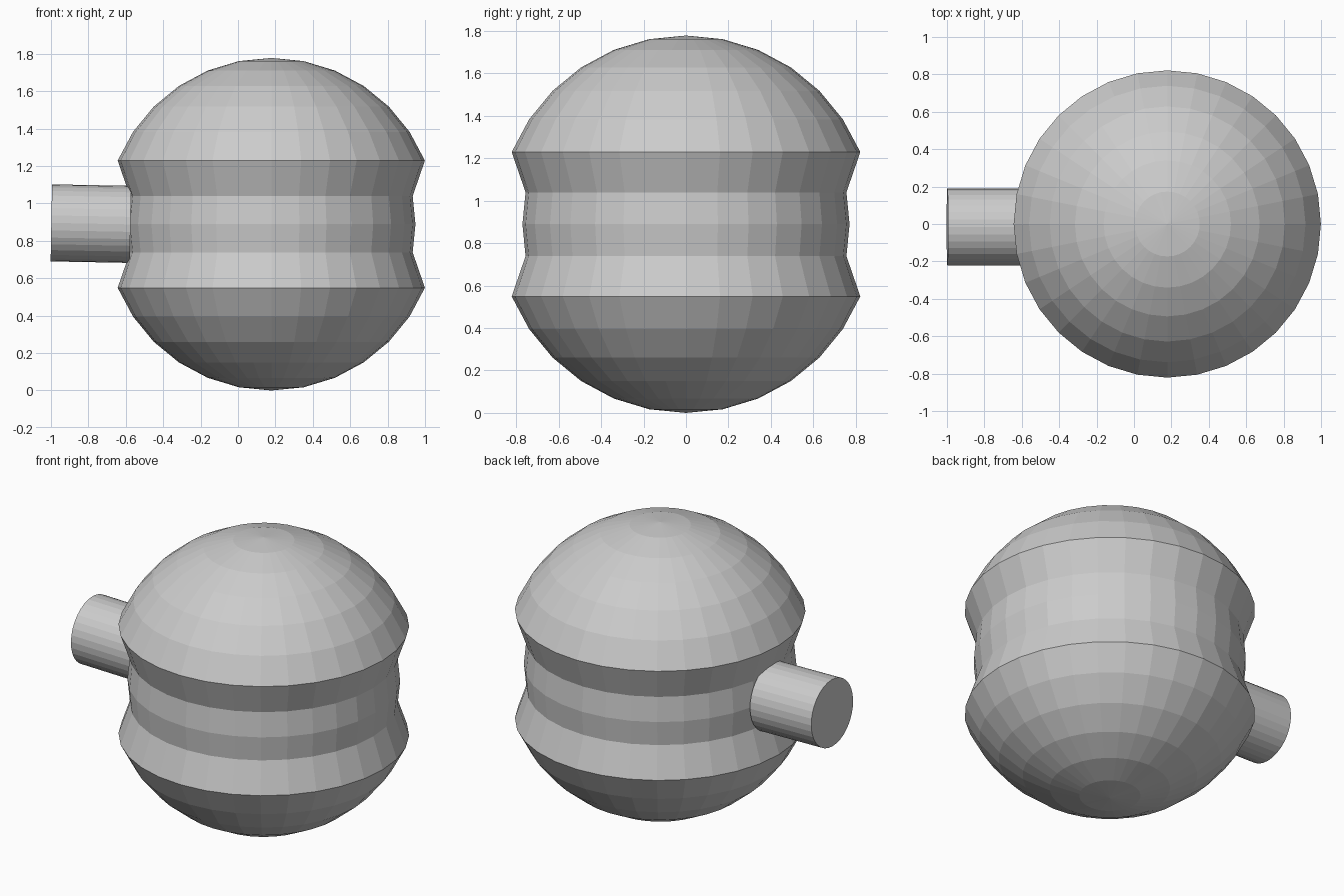
import bpy
from math import radians
from mathutils import Vector

cube = bpy.data.objects.get("Cube")
if cube:
    bpy.data.objects.remove(cube, do_unlink=True)

RADIUS = 0.889
CENTRE = Vector((0.178, 0, RADIUS))

grey = bpy.data.materials.new("light_grey")
grey.use_nodes = True
colour = (0.6, 0.6, 0.6, 1)
grey.diffuse_color = colour
grey.node_tree.nodes["Principled BSDF"].inputs["Base Color"].default_value = colour


def finish(name):
    obj = bpy.context.object
    obj.name = name
    obj.data.materials.append(grey)
    return obj


# Faceted ball whose three middle rings are drawn in to form a waist
bpy.ops.mesh.primitive_uv_sphere_add(segments=32, ring_count=16, radius=RADIUS, location=CENTRE)
body = finish("waisted_ball")
for v in body.data.vertices:
    if abs(v.co.z) < 0.25:
        v.co *= 0.867

# Short side peg, tilted very slightly, meeting the waist
outer = Vector((-0.998, -0.015, 0.896))
inner = Vector((-0.575, -0.015, 0.888))
axis = inner - outer
bpy.ops.mesh.primitive_cylinder_add(vertices=32, radius=0.206, depth=axis.length,
                                    location=(outer + inner) / 2)
peg = finish("side_peg")
peg.rotation_euler = axis.to_track_quat("Z", "Y").to_euler()
